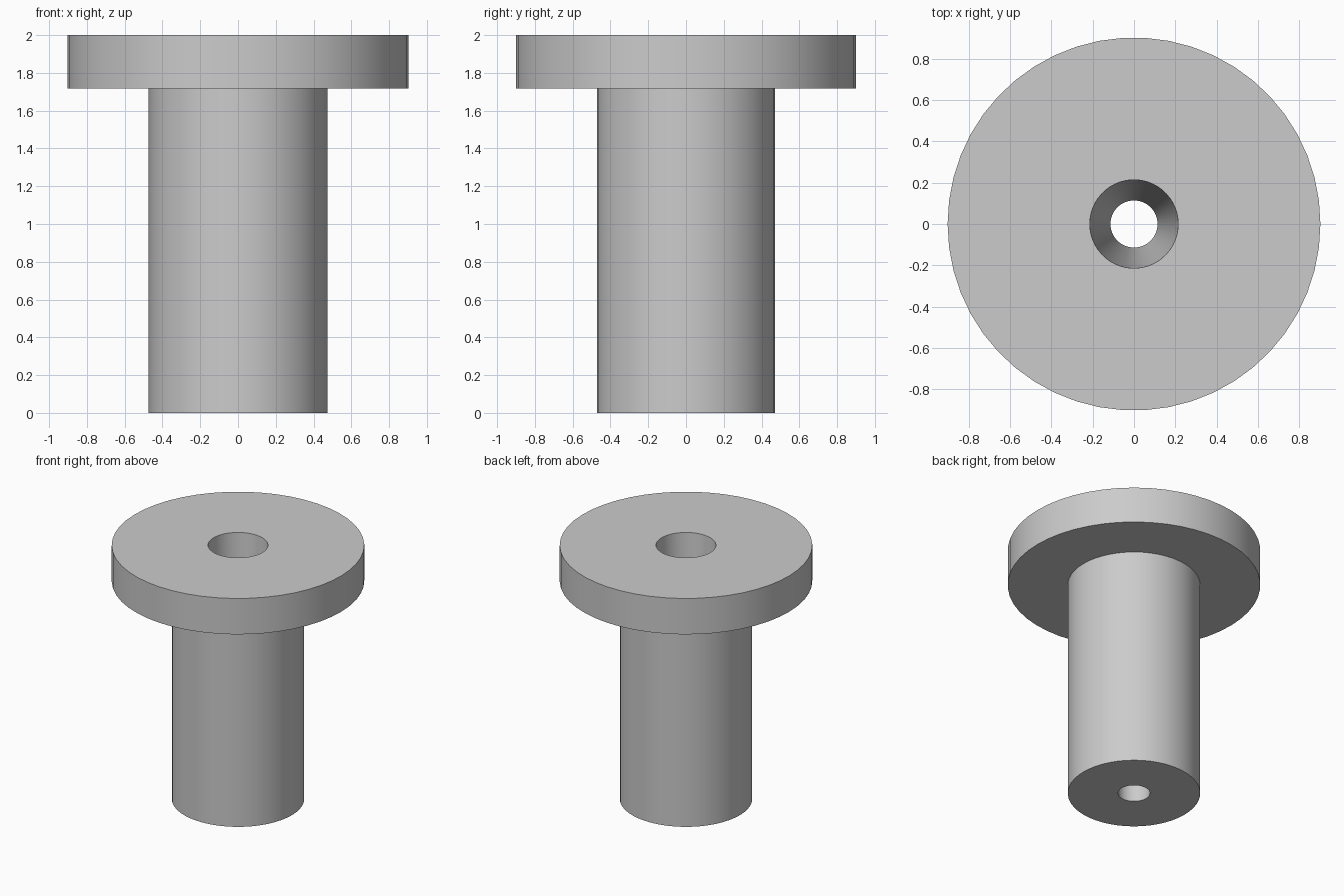
import bpy, bmesh, math

cube = bpy.data.objects.get("Cube")
if cube:
    bpy.data.objects.remove(cube, do_unlink=True)

SIDES = 50

# Plain grey metal
grey = bpy.data.materials.new("grey")
grey.use_nodes = True
colour = (0.6, 0.6, 0.6, 1)
grey.diffuse_color = colour
grey.node_tree.nodes["Principled BSDF"].inputs["Base Color"].default_value = colour

# Closed half-section (radius, height): tapered bore, shaft, flange
section = [(0.114, 0), (0.473, 0), (0.473, 1.717),
           (0.902, 1.717), (0.902, 2), (0.214, 2)]

# Turn the section around the z axis
bm = bmesh.new()
rings = [[bm.verts.new((r * math.cos(math.tau * i / SIDES),
                        r * math.sin(math.tau * i / SIDES), z))
          for i in range(SIDES)] for r, z in section]
for k, lower in enumerate(rings):
    upper = rings[(k + 1) % len(rings)]
    for i in range(SIDES):
        j = (i + 1) % SIDES
        bm.faces.new((lower[i], lower[j], upper[j], upper[i]))
bmesh.ops.recalc_face_normals(bm, faces=bm.faces)

mesh = bpy.data.meshes.new("flanged_bushing")
bm.to_mesh(mesh)
bm.free()
mesh.materials.append(grey)
bushing = bpy.data.objects.new("flanged_bushing", mesh)
bpy.context.collection.objects.link(bushing)

# Smooth round walls with crisp rims
bpy.context.view_layer.objects.active = bushing
bushing.select_set(True)
bpy.ops.object.shade_smooth_by_angle(angle=math.radians(30))
